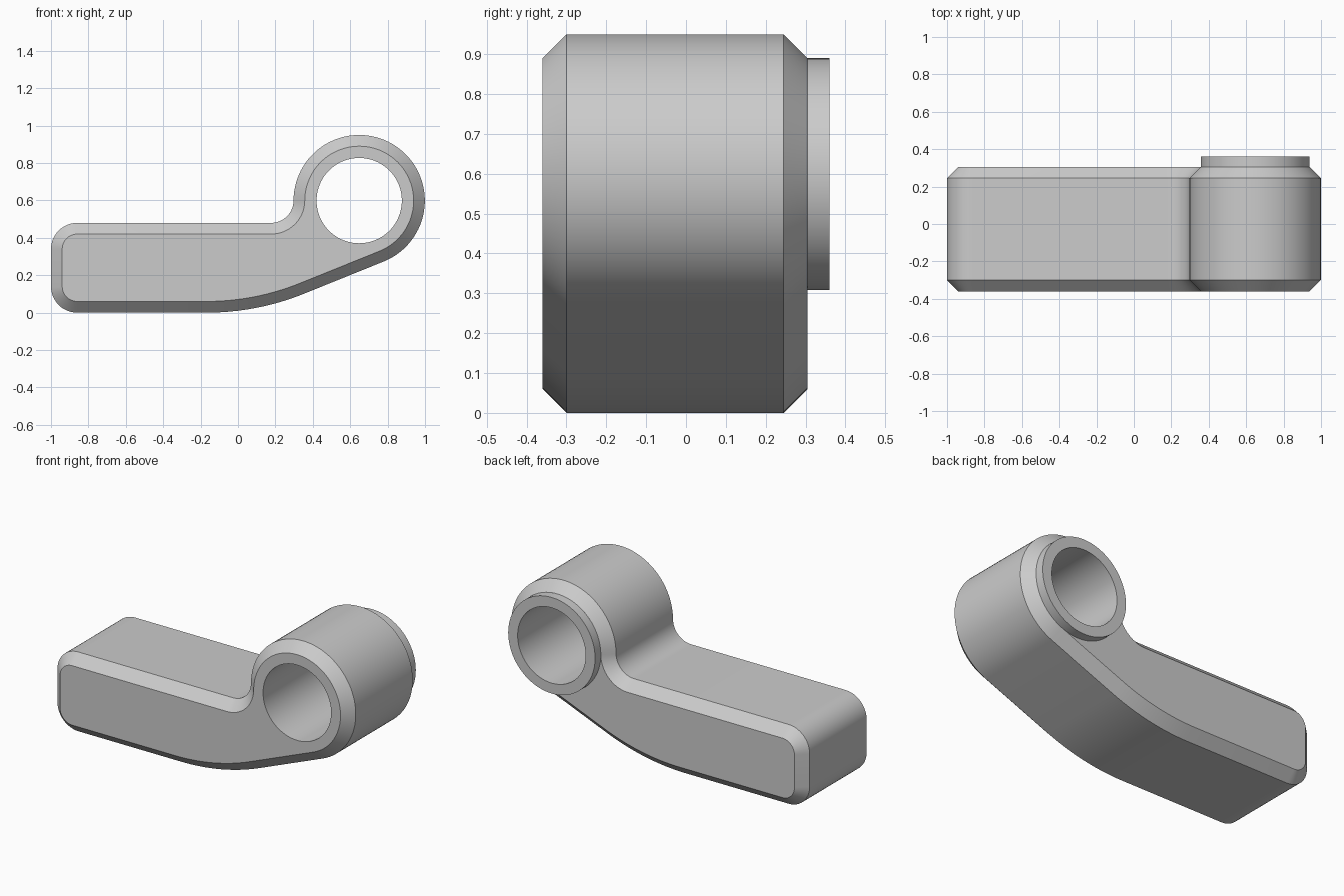
import bpy, bmesh
from math import radians, sin, cos, tan, pi

if "Cube" in bpy.data.objects:
    bpy.data.objects.remove(bpy.data.objects["Cube"])

# Main dimensions
FRONT, BACK, BOSS_END = -0.36, 0.305, 0.36
CHAMFER = 0.06
EYE_X, EYE_Z, EYE_R = 0.648, 0.599, 0.351
BORE_R = 0.228
CORNER, ARM_TOP, FILLET = 0.14, 0.48, 0.12
SLOPE, BEND_R = radians(22), 1.4

grey = bpy.data.materials.new("plain grey")
grey.use_nodes = True
colour = (0.6, 0.6, 0.6, 1)
grey.diffuse_color = colour
grey.node_tree.nodes["Principled BSDF"].inputs["Base Color"].default_value = colour


def arc(cx, cz, r, start, end, steps):
    angles = [start + (end - start) * i / steps for i in range(steps + 1)]
    return [(cx + r * cos(a), cz + r * sin(a)) for a in angles]


def outline(inset):
    """Lever outline: tangent arcs joined by straight runs, moved inwards by inset."""
    # The underside line touches the eye, and the bend blends it into the flat base
    touch_x = EYE_X + EYE_R * sin(SLOPE)
    touch_z = EYE_Z - EYE_R * cos(SLOPE)
    bend_x = touch_x - touch_z / tan(SLOPE) - BEND_R * tan(SLOPE / 2)
    left, r, down = -1 + CORNER, CORNER - inset, 1.5 * pi
    pts = arc(left, CORNER, r, pi, down, 12)
    pts += arc(bend_x, BEND_R, BEND_R - inset, down, down + SLOPE, 16)
    pts += arc(EYE_X, EYE_Z, EYE_R - inset, down + SLOPE, 3 * pi, 64)
    pts += arc(EYE_X - EYE_R - FILLET, ARM_TOP + FILLET, FILLET + inset, 0, -pi / 2, 16)[1:]
    pts += arc(left, ARM_TOP - CORNER, r, pi / 2, pi, 12)
    return pts


def circle(r):
    return arc(EYE_X, EYE_Z, r, 0, 2 * pi, 96)[:-1]


def add_loop(bm, pts, y):
    return [bm.verts.new((x, y, z)) for x, z in pts]


def skin(bm, a, b):
    for i in range(len(a)):
        j = (i + 1) % len(a)
        bm.faces.new((a[i], a[j], b[j], b[i]))


def cap(bm, outer, inner):
    edges = []
    for loop in (outer, inner):
        for i, v in enumerate(loop):
            w = loop[(i + 1) % len(loop)]
            edges.append(bm.edges.get((v, w)) or bm.edges.new((v, w)))
    bmesh.ops.triangle_fill(bm, use_beauty=True, use_dissolve=False, edges=edges)


def finish(bm, name):
    bmesh.ops.recalc_face_normals(bm, faces=bm.faces)
    mesh = bpy.data.meshes.new(name)
    bm.to_mesh(mesh)
    bm.free()
    mesh.materials.append(grey)
    obj = bpy.data.objects.new(name, mesh)
    bpy.context.collection.objects.link(obj)
    bpy.ops.object.select_all(action="DESELECT")
    obj.select_set(True)
    bpy.context.view_layer.objects.active = obj
    bpy.ops.object.shade_smooth_by_angle(angle=radians(25))


# Lever body: chamfered outline with a through bore
bm = bmesh.new()
small, full = outline(CHAMFER), outline(0)
rings = [add_loop(bm, small, FRONT), add_loop(bm, full, FRONT + CHAMFER),
         add_loop(bm, full, BACK - CHAMFER), add_loop(bm, small, BACK)]
for a, b in zip(rings, rings[1:]):
    skin(bm, a, b)
bore = [add_loop(bm, circle(BORE_R), y) for y in (FRONT, BACK)]
skin(bm, *bore)
cap(bm, rings[0], bore[0])
cap(bm, rings[-1], bore[1])
finish(bm, "lever_body")

# Raised collar around the bore at the back
bm = bmesh.new()
radii = EYE_R - CHAMFER, BORE_R
loops = [add_loop(bm, circle(r), y) for r, y in
         ((radii[0], BACK), (radii[0], BOSS_END), (radii[1], BOSS_END), (radii[1], BACK))]
for i in range(4):
    skin(bm, loops[i], loops[(i + 1) % 4])
finish(bm, "bore_collar")
